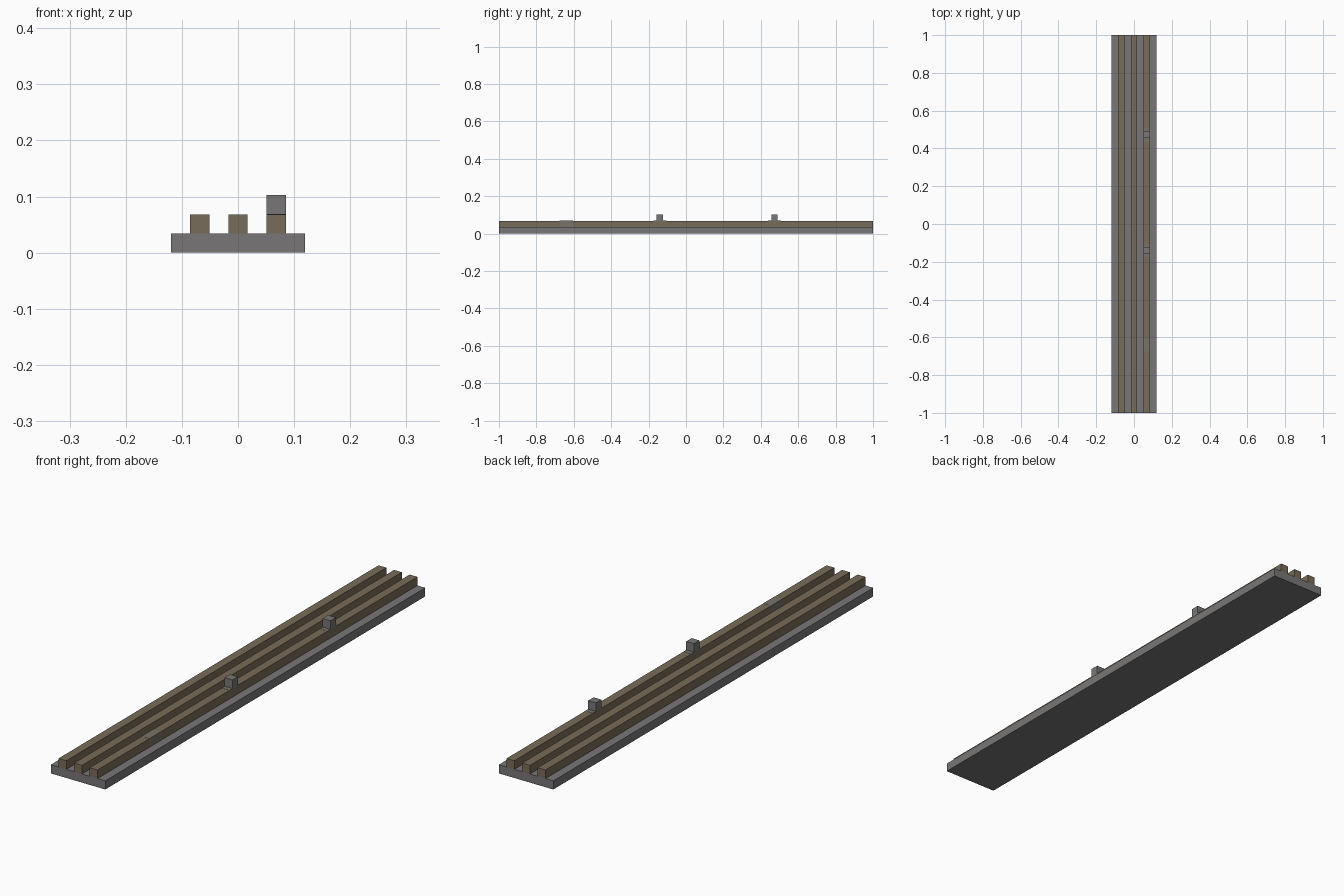
import bpy
import bmesh
from mathutils import Matrix, Vector

cube = bpy.data.objects.get("Cube")
if cube:
    bpy.data.objects.remove(cube, do_unlink=True)


def make_material(name, colour):
    mat = bpy.data.materials.new(name)
    mat.use_nodes = True
    mat.diffuse_color = (*colour, 1)
    mat.node_tree.nodes["Principled BSDF"].inputs["Base Color"].default_value = (*colour, 1)
    return mat


def box(name, centre, size, mat):
    mesh = bpy.data.meshes.new(name)
    bm = bmesh.new()
    bmesh.ops.create_cube(bm, size=1, matrix=Matrix.LocRotScale(Vector(centre), None, Vector(size)))
    bm.to_mesh(mesh)
    bm.free()
    mesh.materials.append(mat)
    obj = bpy.data.objects.new(name, mesh)
    bpy.context.collection.objects.link(obj)
    return obj


grey = make_material("stone grey", (0.19, 0.183, 0.18))
brown = make_material("wood brown", (0.19, 0.15, 0.1))
worn = make_material("worn grey brown", (0.19, 0.168, 0.145))

U = 0.0341  # rail width, also the height of every layer
SKIN = 0.001
LENGTH = 2.0

# Flat base slab
box("base_slab", (0, 0, U / 2), (7 * U, LENGTH, U), grey)

# Three parallel rails
for i, side in enumerate(("right", "middle", "left")):
    box(side + "_rail", ((i - 1) * 2 * U, 0, 1.5 * U), (U, LENGTH, U), brown)

# Small blocks on one outer rail, each on a worn patch
for end, y in (("front", -0.14), ("back", 0.473)):
    box(end + "_block", (2 * U, y, 2.5 * U), (U, U, U), grey)
    box(end + "_block_patch", (2 * U, y, 2 * U), (U, 0.07, SKIN), worn)

# Worn band set flush into the same rail
box("worn_band", (2 * U, -0.64, 1.5 * U), (U + SKIN, 0.07, U + SKIN), worn)
